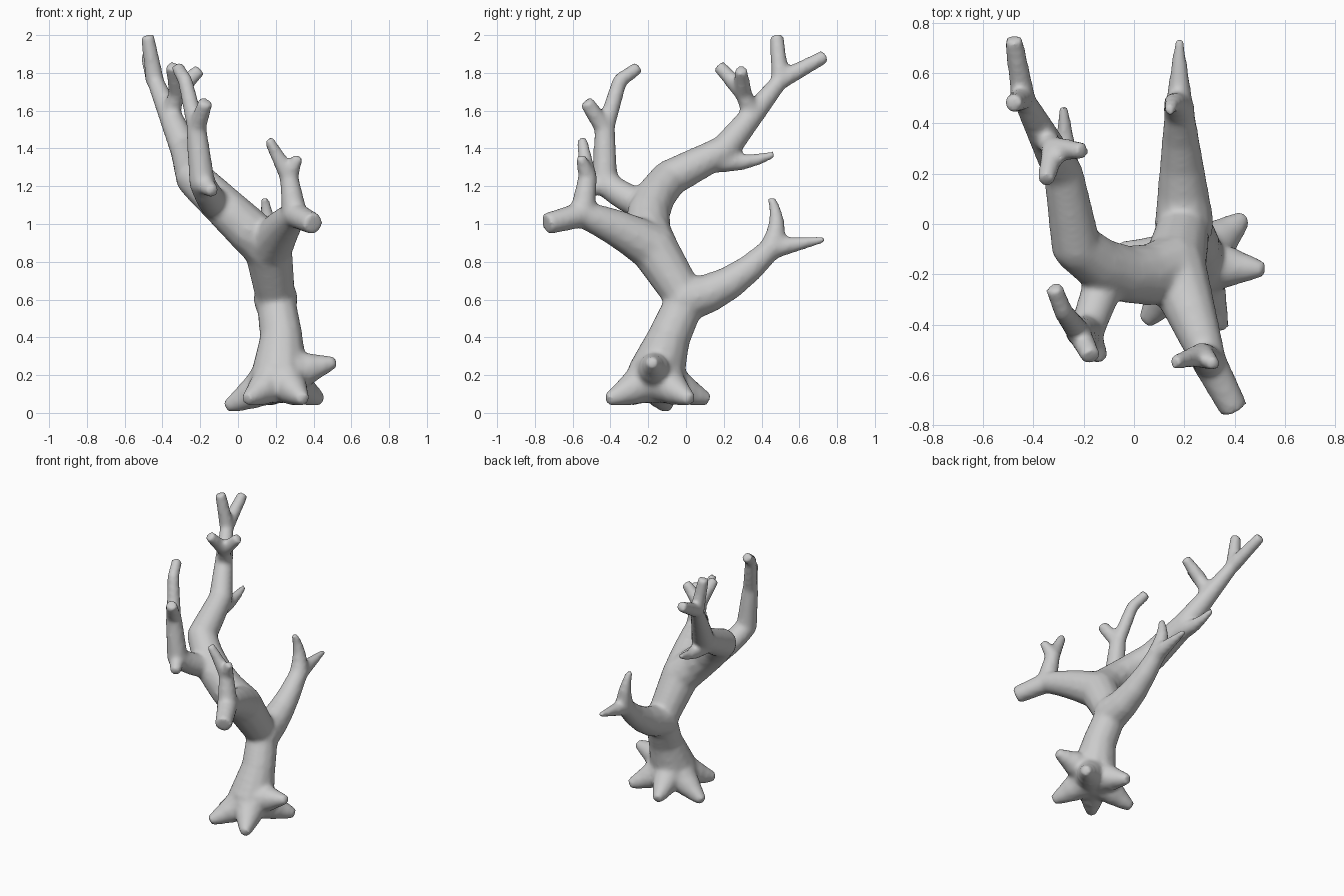
import bpy
import bmesh
from math import cos, sin
from mathutils import Vector, Matrix

default_cube = bpy.data.objects.get("Cube")
if default_cube:
    bpy.data.objects.remove(default_cube, do_unlink=True)

mesh = bpy.data.meshes.new("bare_tree")
tree = bpy.data.objects.new("bare_tree", mesh)
bpy.context.collection.objects.link(tree)
tree_builder = bmesh.new()


def limb(start, end, start_radius=.05, end_radius=.03, sway=0, sag=0):
    """Add a tapered limb bowed sideways by sway and downwards by sag."""
    start, end = Vector(start), Vector(end)
    pieces = 4
    path, radii = [], []
    for step in range(pieces + 1):
        along = step / pieces
        bulge = 4 * along * (1 - along)
        path.append(start.lerp(end, along) + bulge * Vector((0, sway, -sag)))
        radii.append(start_radius + (end_radius - start_radius) * along)
    for near, far, near_radius, far_radius in zip(path, path[1:], radii, radii[1:]):
        direction = far - near
        turn = direction.to_track_quat("Z", "Y").to_matrix().to_4x4()
        middle = Matrix.Translation(near.lerp(far, .5))
        bmesh.ops.create_cone(
            tree_builder, cap_ends=True, cap_tris=False, segments=12,
            radius1=near_radius, radius2=far_radius,
            depth=direction.length, matrix=middle @ turn)
        # Round knuckle that closes the bend
        bmesh.ops.create_icosphere(
            tree_builder, subdivisions=2, radius=near_radius,
            matrix=Matrix.Translation(near))


def fork(joint, *tips, **shape):
    """Split a limb into several twigs at one joint."""
    for tip in tips:
        limb(joint, tip, **shape)


# Trunk, rising from a wide foot to the place where the limbs part
foot = Vector((.22, -.16, .2))
waist = Vector((.23, -.09, .4))
crotch = Vector((.2, 0, .6))
shoulder = Vector((.16, -.17, .87))
limb(foot, waist, start_radius=.155, end_radius=.115)
limb(waist, crotch, start_radius=.115, end_radius=.105)
limb(crotch, shoulder, start_radius=.105, end_radius=.13)

# Roots fanned around the foot, the middle one reaching lowest
for root in range(5):
    angle = .7 + 1.12 * root
    drop = .17 if root == 2 else .13
    spread = Vector((cos(angle), sin(angle), 0)) * .29
    limb(foot, foot + spread - Vector((0, 0, drop)),
         start_radius=.14, end_radius=.033, sag=.01)

# Broken stub low on the trunk
limb(foot, (.52, -.18, .27), start_radius=.14)

# Front limb with its forked twig
front_bend = Vector((.3, -.55, 1.05))
front_knot = Vector((.27, -.52, 1.25))
limb(shoulder, front_bend, start_radius=.13, end_radius=.07, sag=-.015)
limb(front_bend, (.4, -.74, 1), start_radius=.07, end_radius=.058)
limb(front_bend, front_knot, start_radius=.07, end_radius=.05)
fork(front_knot, (.16, -.55, 1.45), (.32, -.56, 1.36), end_radius=.028)

# Back limb with an upright twig and a level twig
back_fork = Vector((.18, .45, .87))
limb(crotch, back_fork, start_radius=.12, end_radius=.06, sag=.05)
limb(back_fork, (.14, .45, 1.14), start_radius=.065, end_radius=.022, sway=.03)
limb(back_fork, (.18, .74, .92), start_radius=.06, end_radius=.018)

# Tall limb sweeping to the side, then backwards and up
elbow = Vector((-.23, -.09, 1.24))
reach = Vector((-.28, .2, 1.39))
crown = Vector((-.44, .5, 1.76))
limb(shoulder, elbow, start_radius=.13, end_radius=.1, sway=-.07)
limb(elbow, reach, start_radius=.1, end_radius=.08)
limb(reach, crown, start_radius=.08, end_radius=.045)
fork(crown, (-.48, .74, 1.89), (-.48, .48, 2), end_radius=.037)

# Low twig and forked twig on the tall limb
high_knot = Vector((-.32, .3, 1.7))
limb(elbow.lerp(reach, .7), (-.28, .47, 1.37),
     start_radius=.07, end_radius=.02, sag=.03)
limb(reach.lerp(crown, .5), high_knot, end_radius=.045)
fork(high_knot, (-.35, .17, 1.84), (-.2, .29, 1.82), end_radius=.035)

# Upright limb at the front side with its stubs
hook = Vector((-.19, -.43, 1.22))
notch = Vector((-.22, -.43, 1.5))
wrist = Vector((-.28, -.35, 1.76))
limb((-.1, -.18, 1.09), hook, start_radius=.085, end_radius=.07, sag=.02)
limb(hook, notch, start_radius=.07, end_radius=.055)
limb(notch, wrist, end_radius=.04)
limb(wrist, (-.32, -.25, 1.83), start_radius=.04, end_radius=.036)
limb(notch, (-.17, -.53, 1.65), end_radius=.04)
limb(hook, (-.13, -.54, 1.17), start_radius=.06, end_radius=.035)

tree_builder.to_mesh(mesh)
tree_builder.free()

# Fuse the limbs into one skin and soften the joints
fuse = tree.modifiers.new("fuse_limbs", "REMESH")
fuse.mode = "VOXEL"
fuse.voxel_size = .014
fuse.use_smooth_shade = True
soften = tree.modifiers.new("soften_joints", "SMOOTH")
soften.factor = .5
soften.iterations = 10

# Plain grey bark
grey = (.6, .6, .6, 1)
bark = bpy.data.materials.new("grey_bark")
bark.use_nodes = True
bark.diffuse_color = grey
bark.node_tree.nodes["Principled BSDF"].inputs["Base Color"].default_value = grey
mesh.materials.append(bark)
